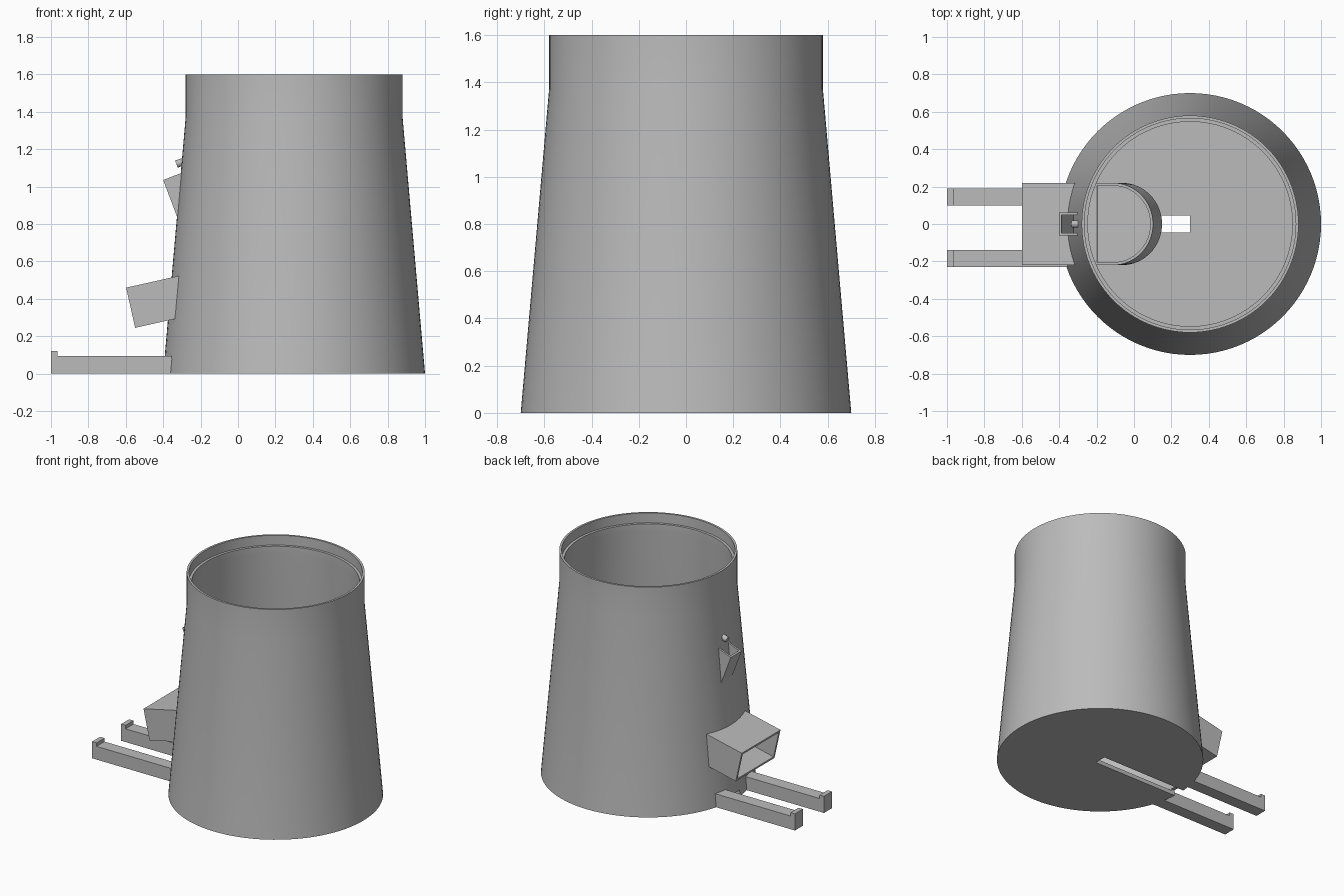
import bpy, bmesh, math
from mathutils import Matrix, Vector

cube = bpy.data.objects.get("Cube")
if cube:
    bpy.data.objects.remove(cube)

GREY = (0.5, 0.5, 0.5, 1)
mat = bpy.data.materials.new("plain grey")
mat.use_nodes = True
mat.diffuse_color = GREY
mat.node_tree.nodes["Principled BSDF"].inputs["Base Color"].default_value = GREY

CX = 0.3          # body axis


def make(name, bm):
    bmesh.ops.recalc_face_normals(bm, faces=bm.faces)
    mesh = bpy.data.meshes.new(name)
    bm.to_mesh(mesh)
    bm.free()
    obj = bpy.data.objects.new(name, mesh)
    mesh.materials.append(mat)
    bpy.context.collection.objects.link(obj)
    return obj


def prism(name, points, lo, hi, matrix):
    """Extrude a 2D outline from lo to hi along local z, then place it."""
    bm = bmesh.new()
    face = bm.faces.new([bm.verts.new((a, b, lo)) for a, b in points])
    ext = bmesh.ops.extrude_face_region(bm, geom=[face])["geom"]
    verts = [v for v in ext if isinstance(v, bmesh.types.BMVert)]
    bmesh.ops.translate(bm, vec=(0, 0, hi - lo), verts=verts)
    bm.transform(matrix)
    return make(name, bm)


def lathe(name, profile, steps):
    bm = bmesh.new()
    verts = [bm.verts.new((r, 0, z)) for r, z in profile]
    edges = [bm.edges.new(pair) for pair in zip(verts, verts[1:])]
    bmesh.ops.spin(bm, geom=verts + edges, axis=(0, 0, 1), cent=(0, 0, 0),
                   angle=math.tau, steps=steps)
    bmesh.ops.remove_doubles(bm, verts=bm.verts, dist=0.0001)
    bm.transform(Matrix.Translation((CX, 0, 0)))
    return make(name, bm)


def cut(obj, cutters):
    bpy.context.view_layer.objects.active = obj
    for cutter in cutters:
        mod = obj.modifiers.new("cut", "BOOLEAN")
        mod.operation = "DIFFERENCE"
        mod.solver = "EXACT"
        mod.object = cutter
        bpy.ops.object.modifier_apply(modifier=mod.name)


def smooth(obj):
    bpy.ops.object.select_all(action="DESELECT")
    obj.select_set(True)
    bpy.context.view_layer.objects.active = obj
    bpy.ops.object.shade_smooth_by_angle(angle=math.radians(20))


def d_outline(start, end, radius, inset=0.0):
    """Straight sides closed by a half circle at the inner end."""
    r = radius - inset
    arc = [math.pi * (i / 32 - 0.5) for i in range(33)]
    return [(start, -r)] + [(end - radius + r * math.cos(a), r * math.sin(a))
                            for a in arc] + [(start, r)]


IDENTITY = Matrix.Identity(4)
SIDE = Matrix.Rotation(math.pi / 2, 4, "X")      # outline in x/z, depth in y

# Hollow tapered body with a lid ledge inside the rim
body = lathe("body", [(0, 0), (0.70, 0), (0.58, 1.37), (0.58, 1.6), (0.565, 1.6),
                      (0.565, 1.53), (0.547, 1.53), (0.547, 1.48),
                      (0.67, 0.03), (0, 0.03)], 96)

# Tilted chute: covered outside, open tray with a round end inside
slope = math.radians(12.6)
place = Matrix.Translation((-0.55, 0, 0.245)) @ Matrix.Rotation(-slope, 4, "Y")
LENGTH, HALF, HEIGHT, WALL = 0.717, 0.22, 0.22, 0.015
chute = prism("chute", d_outline(0, LENGTH, HALF), 0, HEIGHT, place)
tunnel = prism("tunnel_cutter", d_outline(-0.1, LENGTH, HALF, WALL),
               WALL, HEIGHT - WALL, place)
tray = prism("tray_cutter", d_outline(0.41, LENGTH, HALF, WALL),
             HEIGHT / 2, HEIGHT * 2, place)

# Slot in the floor from the centre out to the wall
slot = prism("slot_cutter", [(-0.45, -0.045), (CX, -0.045), (CX, 0.045), (-0.45, 0.045)],
             -0.1, 0.04, IDENTITY)
cut(body, [slot, tunnel])
cut(chute, [tunnel, tray])

# Small open-topped pocket on the wall
pocket = prism("pocket", [(-0.4, 1.035), (-0.292, 1.077), (-0.315, 0.81)],
               -0.062, 0.062, SIDE)
hollow = prism("pocket_cutter", [(-0.388, 1.02), (-0.388, 1.1), (-0.2, 1.1),
                                 (-0.2, 0.84), (-0.32, 0.84)], -0.048, 0.048, SIDE)
cut(pocket, [hollow])

# Tilted peg above the pocket
bm = bmesh.new()
bmesh.ops.create_cone(bm, cap_ends=True, segments=24, radius1=0.02, radius2=0.02, depth=0.06)
axis = Vector((1, 0, 0.35)).to_track_quat("Z", "Y").to_matrix().to_4x4()
bm.transform(Matrix.Translation((-0.301, 0, 1.13)) @ axis)
peg = make("peg", bm)

# Two support arms with raised lips at their ends
ARM = [(-1, 0), (-0.35, 0), (-0.355, 0.095), (-0.965, 0.095), (-0.965, 0.12), (-1, 0.12)]
for name, y in (("left_arm", 0.145), ("right_arm", -0.185)):
    prism(name, ARM, -y - 0.045, -y + 0.045, SIDE)

for cutter in (tunnel, tray, slot, hollow):
    bpy.data.objects.remove(cutter)
for obj in (body, chute, peg):
    smooth(obj)
